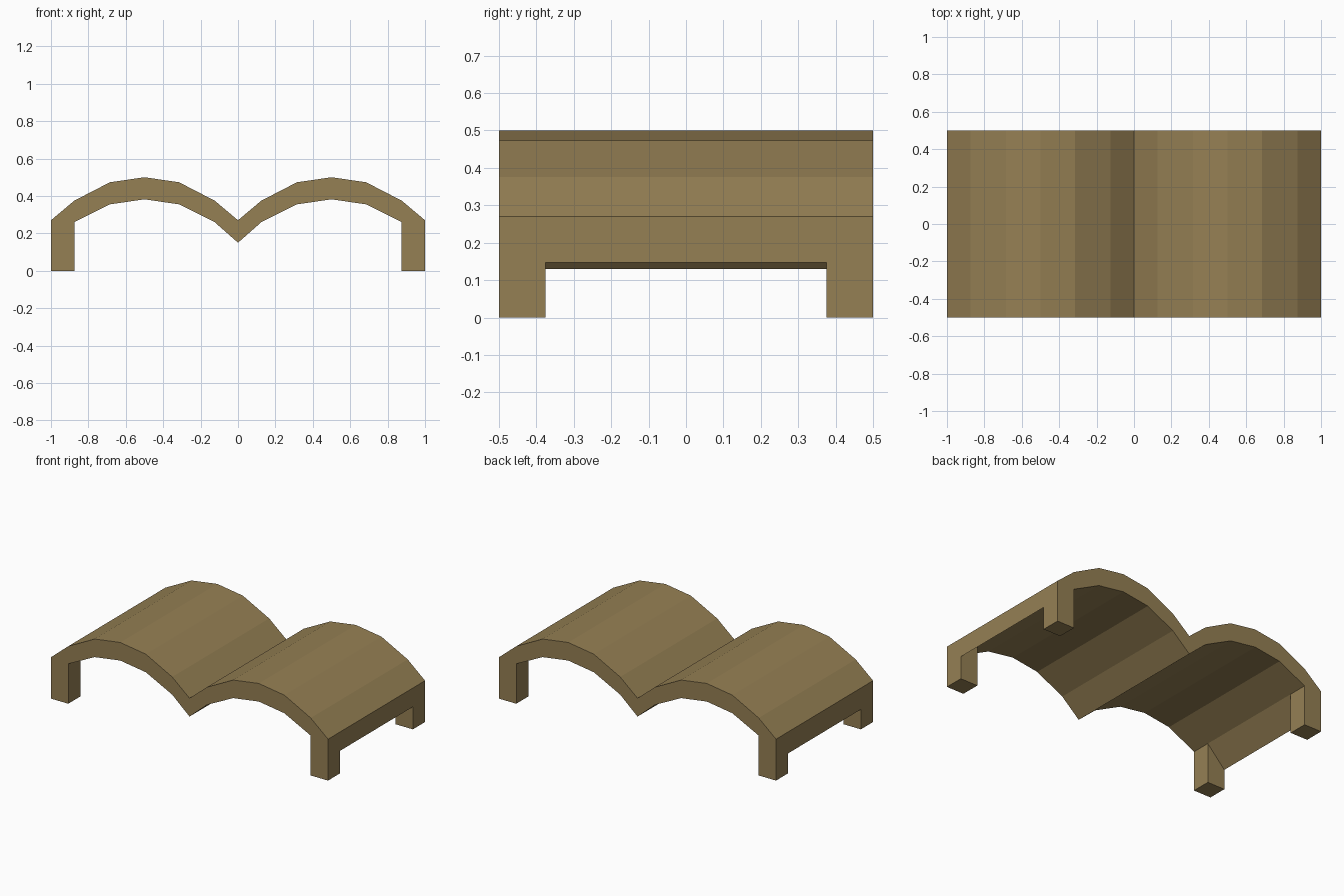
import bpy, bmesh

if "Cube" in bpy.data.objects:
    bpy.data.objects.remove(bpy.data.objects["Cube"])

wood = bpy.data.materials.new("tan_wood")
wood.diffuse_color = (0.30, 0.214, 0.088, 1)
wood.use_nodes = True
wood.node_tree.nodes["Principled BSDF"].inputs["Base Color"].default_value = wood.diffuse_color


def extrude_profile(name, pts, y0, y1):
    """Extrude a closed x/z outline along y into a solid."""
    bm = bmesh.new()
    face = bm.faces.new([bm.verts.new((x, y0, z)) for x, z in pts])
    res = bmesh.ops.extrude_face_region(bm, geom=[face])
    new = [g for g in res["geom"] if isinstance(g, bmesh.types.BMVert)]
    bmesh.ops.translate(bm, verts=new, vec=(0, y1 - y0, 0))
    bmesh.ops.recalc_face_normals(bm, faces=bm.faces)
    me = bpy.data.meshes.new(name)
    bm.to_mesh(me)
    bm.free()
    me.materials.append(wood)
    ob = bpy.data.objects.new(name, me)
    bpy.context.collection.objects.link(ob)
    return ob


# outline of one arch: x, top height, underside height
arch = [(0, .27, .15), (.125, .375, .26), (.315, .473, .355), (.5, .5, .382),
        (.685, .473, .355), (.875, .375, .26), (1, .27, .147)]
left = [(-x, t, b) for x, t, b in reversed(arch[1:])]
left[0] = (-1, .27, .13)
full = left + arch

# double arched roof slab
outline = [(x, t) for x, t, b in full] + [(x, b) for x, t, b in reversed(full)]
extrude_profile("arched_roof", outline, -.5, .5)

# four corner legs, tops cut to the slope of the slab underside
for side, sx, edge in (("left", -1, .13), ("right", 1, .147)):
    for end, y0 in (("front", -.5), ("back", .375)):
        extrude_profile(f"{end}_{side}_leg",
                        [(sx * .875, 0), (sx, 0), (sx, edge), (sx * .875, .26)],
                        y0, y0 + .125)
